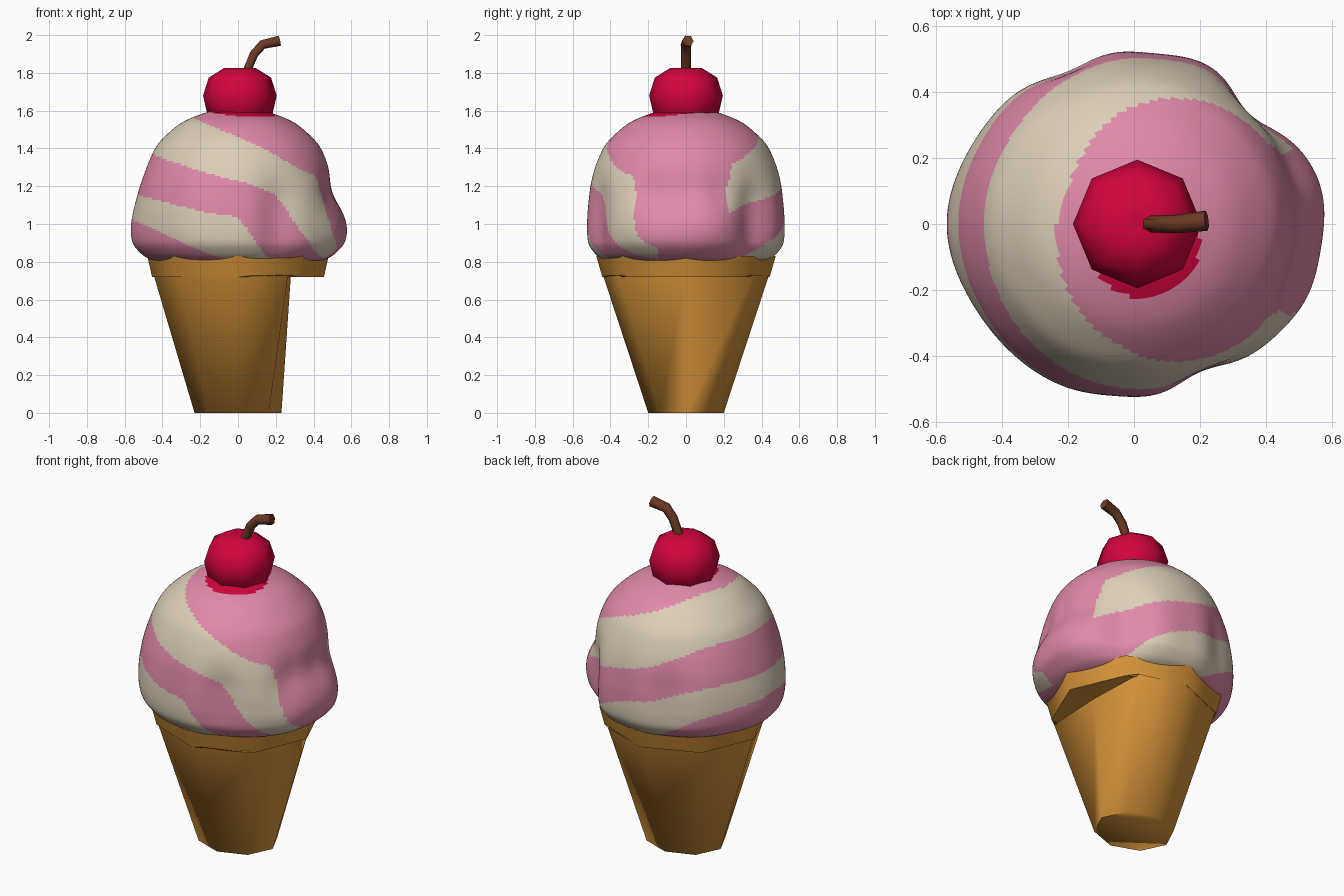
import bpy
from math import sin, cos, tau, radians, exp
from mathutils import Vector

cube = bpy.data.objects.get("Cube")
if cube:
    bpy.data.objects.remove(cube, do_unlink=True)


def material(name, rgb):
    mat = bpy.data.materials.new(name)
    mat.use_nodes = True
    mat.diffuse_color = (*rgb, 1)
    mat.node_tree.nodes["Principled BSDF"].inputs["Base Color"].default_value = (*rgb, 1)
    return mat


PINK = material("strawberry pink", (0.75, 0.25, 0.40))
CREAM = material("vanilla cream", (0.72, 0.62, 0.48))
WAFER = material("wafer orange", (0.67, 0.29, 0.04))
RED = material("cherry red", (0.64, 0.001, 0.045))
BROWN = material("stem brown", (0.15, 0.042, 0.018))


def loft(name, rings, mats, sharp):
    """Skin a stack of equal rings, bottom to top, and cap both ends."""
    n = len(rings[0])
    verts = [p for ring in rings for p in ring]
    faces = [(r * n + i, r * n + (i + 1) % n, (r + 1) * n + (i + 1) % n, (r + 1) * n + i)
             for r in range(len(rings) - 1) for i in range(n)]
    faces.append(tuple(reversed(range(n))))
    faces.append(tuple(range(len(verts) - n, len(verts))))
    mesh = bpy.data.meshes.new(name)
    mesh.from_pydata(verts, [], faces)
    for mat in mats:
        mesh.materials.append(mat)
    for face in mesh.polygons:
        face.use_smooth = True
    mesh.set_sharp_from_angle(angle=radians(sharp))
    obj = bpy.data.objects.new(name, mesh)
    bpy.context.collection.objects.link(obj)
    return obj


def ring(rx, ry, z, n=8, cx=0.0):
    return [(cx + rx * cos(tau * i / n), ry * sin(tau * i / n), z) for i in range(n)]


# Wafer cone: eight sides, flattened on +x below an overhanging lip
neck = ring(0.445, 0.438, 0.725)
neck[0] = (0.28, 0, 0.73)
neck[1] = (0.265, 0.36, 0.73)
neck[7] = (0.265, -0.36, 0.73)
loft("cone", [ring(0.23, 0.20, 0), neck, ring(0.455, 0.443, 0.72), ring(0.48, 0.475, 0.83)],
     [WAFER], 82)

# Scoop: lumpy dome; each lump is (angle, height, amount, width)
PROFILE = [(0.02, 0.79), (0.40, 0.795), (0.475, 0.825), (0.53, 0.89), (0.54, 0.97), (0.535, 1.08),
           (0.515, 1.2), (0.48, 1.31), (0.43, 1.425), (0.305, 1.54), (0.15, 1.6), (0.01, 1.61)]
LUMPS = [(8, 0.96, 0.04, 0.17), (-22, 0.93, 0.03, 0.14), (180, 0.94, 0.03, 0.2)]
LUMPS += [(deg, 1.17, -0.027, 0.1) for deg in (-20, 0, 20)]
# Upright grooves between the lobes
for deg, depth in ((44, 0.034), (-66, 0.028), (113, 0.02), (84, 0.01), (-95, 0.008)):
    LUMPS += [(deg, height, -depth, 0.12) for height in (0.9, 1.02, 1.14)]


def scoop_point(angle, radius, z):
    here = Vector((0.5 * cos(angle), 0.5 * sin(angle), z))
    push = 0
    for deg, height, amount, width in LUMPS:
        a = radians(deg)
        gap = here - Vector((0.5 * cos(a), 0.5 * sin(a), height))
        push += amount * exp(-gap.length_squared / width ** 2)
    radius += push * min(1, radius / 0.4)
    return (radius * cos(angle), radius * sin(angle), z)


STEPS, SIDES = 10, 200
rows = []
for start, end in zip(PROFILE, PROFILE[1:]):
    rows += [Vector(start).lerp(Vector(end), s / STEPS) for s in range(STEPS)]
rows.append(Vector(PROFILE[-1]))
# Round off the corners of the dome outline
for _ in range(14):
    middle = [(a + 2 * b + c) / 4 for a, b, c in zip(rows, rows[1:], rows[2:])]
    rows = [rows[0], *middle, rows[-1]]
scoop = loft("scoop", [[scoop_point(tau * i / SIDES, r, z) for i in range(SIDES)]
                       for r, z in rows], [PINK, CREAM, RED], 80)


# Swirl: tilted bands that dip steeply towards +x, and a syrup patch by the cherry
def scoop_colour(p):
    x, y = p.x, p.y
    z = p.z + 0.012 * sin(9 * x + 5 * y)
    if p.z > 1.5 and (x - 0.03) ** 2 + (y + 0.055) ** 2 < 0.17 ** 2:
        return 2
    if z + 0.45 * x + 3 * max(0, x - 0.41) > 1.45 + 0.15 * max(0, y):
        return 0
    dip = max(0, x - 0.2) if y < -0.15 else 0
    if z + 0.35 * x + dip > 1.22:
        return 1
    if z + 0.25 * x + (0.7 - y) * max(0, x) > 1.03:
        return 0
    return int(z + 0.45 * x > 0.78)


for face in scoop.data.polygons:
    face.material_index = scoop_colour(face.center)

# Cherry with a shallow dimple on top
CHERRY = [(0.12, 1.53), (0.172, 1.58), (0.195, 1.68), (0.165, 1.775), (0.085, 1.825), (0.02, 1.822)]
loft("cherry", [ring(r, r, z, 8, 0.01) for r, z in CHERRY], [RED], 60)

# Stem: bent six-sided tube, thicker at the tip
curve = bpy.data.curves.new("cherry_stem", "CURVE")
curve.dimensions = "3D"
curve.bevel_depth = 0.028
curve.bevel_resolution = 1
curve.use_fill_caps = True
spline = curve.splines.new("POLY")
path = [(0.035, 1.78, 0.9), (0.085, 1.90, 0.95), (0.13, 1.95, 1), (0.22, 1.97, 1.1)]
spline.points.add(len(path) - 1)
for point, (x, z, size) in zip(spline.points, path):
    point.co = (x, 0.01 * (x > 0.2), z, 1)
    point.radius = size
curve.materials.append(BROWN)
stem = bpy.data.objects.new("cherry_stem", curve)
bpy.context.collection.objects.link(stem)
